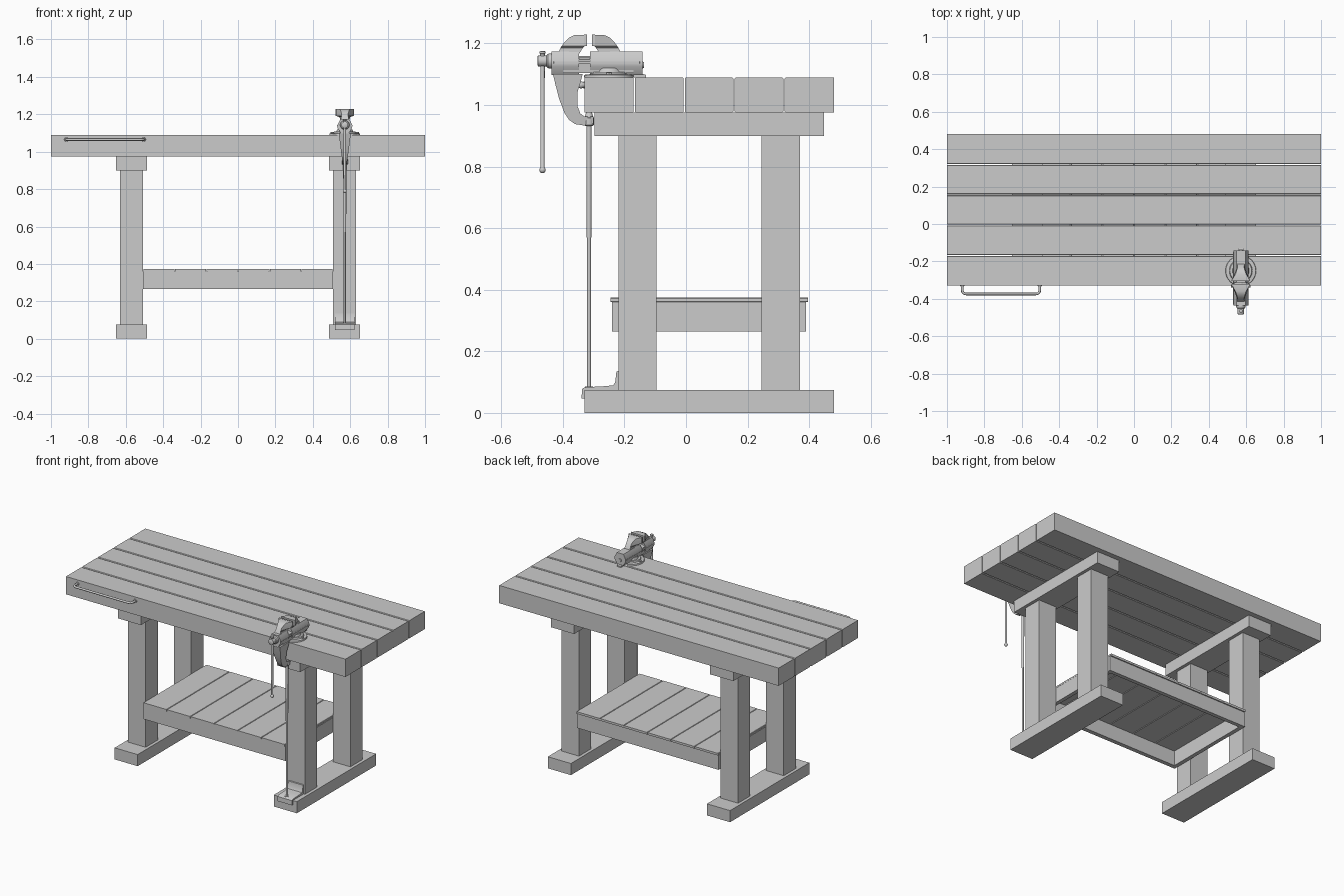
import bpy, bmesh, math
from mathutils import Vector, Matrix

if "Cube" in bpy.data.objects:
    bpy.data.objects.remove(bpy.data.objects["Cube"])

VX = 0.571  # vise centre line


def finish(name, bm, smooth=False):
    bmesh.ops.recalc_face_normals(bm, faces=bm.faces)
    me = bpy.data.meshes.new(name)
    bm.to_mesh(me)
    bm.free()
    ob = bpy.data.objects.new(name, me)
    bpy.context.collection.objects.link(ob)
    if smooth:
        bpy.ops.object.select_all(action='DESELECT')
        ob.select_set(True)
        bpy.context.view_layer.objects.active = ob
        bpy.ops.object.shade_smooth_by_angle(angle=math.radians(35))
    return ob


def box(name, x, y, z, bevel=0, bevel_if=None):
    bm = bmesh.new()
    bmesh.ops.create_cube(bm, size=1)
    for v in bm.verts:
        v.co = [a + (b - a) * (c + 0.5) for (a, b), c in zip((x, y, z), v.co)]
    if bevel:
        edges = [e for e in bm.edges if bevel_if is None or bevel_if(e)]
        bmesh.ops.bevel(bm, geom=edges, offset=bevel, segments=1, affect='EDGES')
    return finish(name, bm)


def lathe(name, centre, axis, profile, seg=20):
    """Turned part: profile of (distance along axis, radius)."""
    bm = bmesh.new()
    rot = Vector((0, 0, 1)).rotation_difference(Vector(axis)).to_matrix()
    rings = [[bm.verts.new(Vector(centre) + rot @ Vector((
        r * math.cos(math.tau * i / seg), r * math.sin(math.tau * i / seg), d)))
        for i in range(seg)] for d, r in profile]
    skin(bm, rings)
    return finish(name, bm, True)


def skin(bm, rings):
    n = len(rings[0])
    for a, b in zip(rings, rings[1:]):
        for i in range(n):
            j = (i + 1) % n
            bm.faces.new((a[i], a[j], b[j], b[i]))
    bm.faces.new(rings[0])
    bm.faces.new(rings[-1])


def plate(name, outline, half_width):
    """Side outline of (y, z) given thickness across x; half_width(z)."""
    bm = bmesh.new()
    rings = [[bm.verts.new((VX + s * half_width(z), y, z)) for y, z in outline]
             for s in (-1, 1)]
    skin(bm, rings)
    return finish(name, bm, True)


def along_y(name, section, y0, y1):
    """Cross-section of (x offset, z) drawn out along y."""
    bm = bmesh.new()
    skin(bm, [[bm.verts.new((VX + x, y, z)) for x, z in section] for y in (y0, y1)])
    return finish(name, bm, True)


# bench top planks, chamfered only where they meet
edges_y = [-0.330, -0.168, -0.006, 0.156, 0.318, 0.481]
for i, (a, b) in enumerate(zip(edges_y, edges_y[1:])):
    y0 = a + (0.002 if i > 0 else 0)
    y1 = b - (0.002 if i < 4 else 0)

    def inner(e, y0=y0, y1=y1, i=i):
        p, q = (v.co for v in e.verts)
        if abs(p.x - q.x) < 1:
            return False
        return (i > 0 and abs(p.y - y0) < 1e-4) or (i < 4 and abs(p.y - y1) < 1e-4)
    box(f"top_plank_{i + 1}", (-1, 1), (y0, y1), (0.975, 1.09), 0.004, inner)

# trestles: foot, two legs and cross beam on each side
for side, s in (("left", -1), ("right", 1)):
    def sx(a, b):
        return tuple(sorted((s * a, s * b)))
    box(side + "_foot", sx(0.487, 0.652), (-0.33, 0.481), (0, 0.075))
    box(side + "_cross_beam", sx(0.487, 0.652), (-0.297, 0.448), (0.90, 0.975))
    box(side + "_front_leg", sx(0.507, 0.632), (-0.22, -0.096), (0.075, 0.90))
    box(side + "_back_leg", sx(0.507, 0.632), (0.246, 0.370), (0.075, 0.90))
    box(side + "_shelf_end_rail", sx(0.482, 0.507), (-0.213, 0.365), (0.265, 0.36))

# shelf rails and boards
box("shelf_front_rail", (-0.507, 0.507), (-0.24, -0.213), (0.265, 0.36))
box("shelf_back_rail", (-0.507, 0.507), (0.365, 0.39), (0.265, 0.36))
pitch = 1.014 / 6
for i in range(6):
    x = -0.507 + i * pitch
    box(f"shelf_board_{i + 1}", (x + 0.0012, x + pitch - 0.0012), (-0.246, 0.397),
        (0.36, 0.374), 0.002, lambda e: abs(e.verts[0].co.y - e.verts[1].co.y) > 0.1)

# towel bar on the front edge: bent rod
curve = bpy.data.curves.new("front_rail_bar", 'CURVE')
curve.dimensions = '3D'
curve.bevel_depth = 0.007
curve.bevel_resolution = 2
curve.use_fill_caps = True
path = [(-0.918, -0.325)]
for cx, start in ((-0.898, math.pi), (-0.524, 1.5 * math.pi)):
    for k in range(6):
        t = start + k * math.pi / 10
        path.append((cx + 0.02 * math.cos(t), -0.354 + 0.02 * math.sin(t)))
path.append((-0.504, -0.325))
sp = curve.splines.new('POLY')
sp.points.add(len(path) - 1)
for p, (x, y) in zip(sp.points, path):
    p.co = (x, y, 1.065, 1)
bpy.context.collection.objects.link(bpy.data.objects.new("front_rail_bar", curve))
for x in (-0.918, -0.504):
    lathe("front_rail_washer", (x, -0.334, 1.065), (0, 1, 0), [(0, 0.010), (0.006, 0.012)], 16)

# vise base: disc, turntable, side lugs with bolts
lathe("vise_base", (VX, -0.25, 1.09), (0, 0, 1),
      [(0, 0.082), (0.008, 0.080), (0.010, 0.062), (0.017, 0.058), (0.017, 0.045), (0.03, 0.04)], 32)
for dx, dy in ((-0.068, 0), (0.068, 0), (0, 0.068)):
    lathe("vise_base_bolt", (VX + dx, -0.25 + dy, 1.096), (0, 0, 1),
          [(0, 0.009), (0.010, 0.009)], 6)
plate("vise_back_lug", [(-0.18, 1.09), (-0.13, 1.09), (-0.13, 1.098), (-0.165, 1.108),
                        (-0.18, 1.108)], lambda z: 0.014)

# vise bodies: faceted sections
hexa = [(-0.020, 1.098), (-0.038, 1.125), (-0.040, 1.142), (-0.024, 1.174)]
hexa += [(-x, z) for x, z in reversed(hexa)]
along_y("vise_fixed_body", hexa, -0.312, -0.142)
along_y("vise_moving_body", hexa, -0.437, -0.348)
along_y("vise_slide", [(-0.030, 1.104), (-0.034, 1.148), (-0.02, 1.155),
                       (0.02, 1.155), (0.034, 1.148), (0.030, 1.104)], -0.40, -0.17)
for s in (-1, 1):
    x = VX + s * 0.039
    box("vise_guide_rib", (x - 0.003, x + 0.003), (-0.43, -0.15), (1.134, 1.142), 0.0015)


def jaw(name, rows):
    """Rows of (z, y back, y face, half width back, half width face)."""
    bm = bmesh.new()
    skin(bm, [[bm.verts.new((VX + x, y, z)) for x, y in
               ((-wb, yb), (wb, yb), (wf, yf), (-wf, yf))] for z, yb, yf, wb, wf in rows])
    finish(name, bm, True)


# jaws curve up to broad gripping faces
for name, mirror in (("vise_front_jaw", lambda y: y), ("vise_back_jaw", lambda y: -0.627 - y)):
    jaw(name, [(z, mirror(b), mirror(f), wb, wf) for z, b, f, wb, wf in (
        (1.165, -0.418, -0.348, 0.022, 0.024), (1.185, -0.408, -0.335, 0.019, 0.028),
        (1.191, -0.404, -0.330, 0.018, 0.045), (1.205, -0.394, -0.330, 0.018, 0.046),
        (1.219, -0.379, -0.330, 0.022, 0.046), (1.228, -0.360, -0.330, 0.028, 0.046))])
    y0, y1 = sorted((mirror(-0.331), mirror(-0.322)))
    box(name + "_plate", (VX - 0.049, VX + 0.049), (y0, y1), (1.191, 1.229))

# tapering arm that hooks below the bench edge
plate("vise_arm", [(-0.432, 1.10), (-0.425, 1.07), (-0.412, 1.02), (-0.395, 0.975), (-0.380, 0.952),
                   (-0.360, 0.938), (-0.328, 0.933), (-0.300, 0.933), (-0.300, 0.962),
                   (-0.330, 0.963), (-0.343, 0.972), (-0.352, 0.995), (-0.353, 1.04),
                   (-0.342, 1.075), (-0.336, 1.10)],
      lambda z: 0.011 + max(0, z - 0.933) * 0.13)
lathe("vise_arm_screw", (VX, -0.352, 1.065), (0, 1, 0),
      [(0, 0.007), (0.008, 0.011), (0.014, 0.011), (0.023, 0.007)], 16)

# spindle, its head and the sliding handle
lathe("vise_spindle", (VX, -0.483, 1.143), (0, 1, 0),
      [(0, 0.013), (0.003, 0.018), (0.030, 0.018), (0.034, 0.023), (0.042, 0.025),
       (0.046, 0.025), (0.048, 0.016), (0.30, 0.016), (0.32, 0.012)])
lathe("vise_spindle_end", (VX, -0.145, 1.130), (0, 1, 0), [(0, 0.012), (0.008, 0.010)], 16)


def ball(d, r):
    return [(d + r * -math.cos(math.pi * k / 8), max(0.0008, r * math.sin(math.pi * k / 8)))
            for k in range(9)]


lathe("vise_handle", (VX, -0.466, 0.782), (0, 0, 1),
      [(0, 0.004), (0.003, 0.009), (0.011, 0.009), (0.016, 0.006),
       (0.37, 0.0075), (0.383, 0.0075), (0.386, 0.010), (0.391, 0.010), (0.394, 0.005)], 16)
lathe("vise_handle_knob", (VX, -0.466, 0.782), (0, 0, 1), ball(0.007, 0.0105), 16)

# telescopic support post down to the floor bracket
lathe("support_collar", (VX, -0.315, 0.932), (0, 0, 1),
      [(0, 0.013), (0.003, 0.016), (0.026, 0.016), (0.030, 0.013), (0.043, 0.010)])
lathe("support_upper_tube", (VX, -0.315, 0.57), (0, 0, 1), [(0, 0.0075), (0.37, 0.0085)], 16)
lathe("support_lower_rod", (VX, -0.315, 0.08), (0, 0, 1), [(0, 0.006), (0.50, 0.006)], 16)
lathe("support_socket", (VX, -0.315, 0.076), (0, 0, 1), [(0, 0.016), (0.009, 0.013)], 16)

# floor bracket: lip over the foot, tread and back plate
plate("support_bracket", [(-0.339, 0.047), (-0.330, 0.047), (-0.330, 0.075), (-0.220, 0.075),
                          (-0.220, 0.136), (-0.226, 0.134), (-0.230, 0.10), (-0.236, 0.090),
                          (-0.26, 0.087), (-0.330, 0.083), (-0.338, 0.077)],
      lambda z: 0.052)
